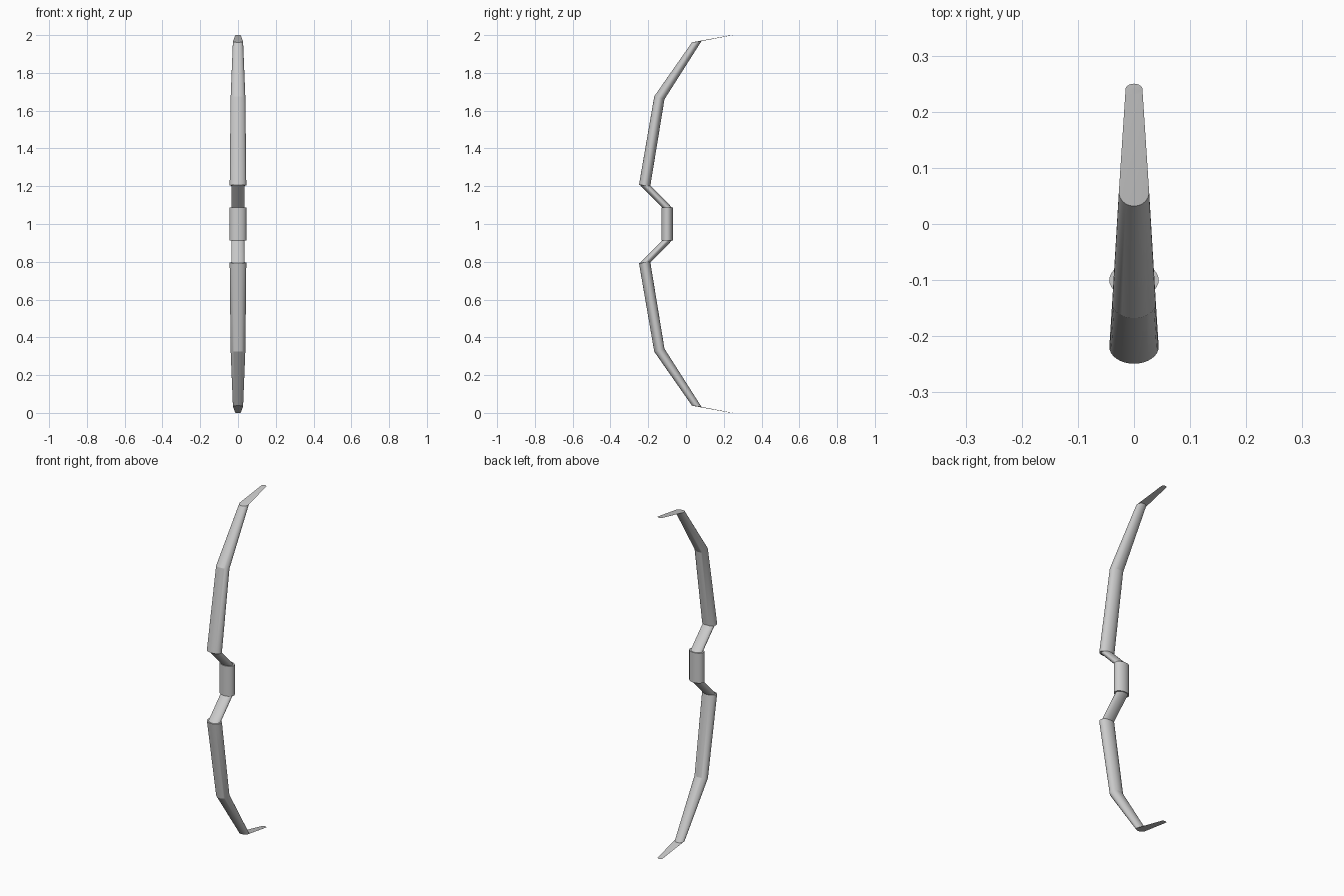
import bpy, bmesh, math

if "Cube" in bpy.data.objects:
    bpy.data.objects.remove(bpy.data.objects["Cube"])

SIDES = 32


def loft(name, rings, flip=False):
    """Loft elliptical rings (y, z, half_width, half_depth, tilt); flip mirrors about z = 1."""
    bm = bmesh.new()
    loops = []
    for y, z, w, d, tilt in rings:
        loop = []
        for i in range(SIDES):
            a = 2 * math.pi * i / SIDES
            h = z + tilt * math.sin(a)
            loop.append(bm.verts.new((w * math.cos(a), y + d * math.sin(a),
                                      2 - h if flip else h)))
        loops.append(loop)
    for a, b in zip(loops, loops[1:]):
        for i in range(SIDES):
            j = (i + 1) % SIDES
            bm.faces.new((a[i], a[j], b[j], b[i]))
    bm.faces.new(loops[0])
    bm.faces.new(loops[-1])
    bmesh.ops.recalc_face_normals(bm, faces=bm.faces)
    mesh = bpy.data.meshes.new(name)
    bm.to_mesh(mesh)
    bm.free()
    ob = bpy.data.objects.new(name, mesh)
    bpy.context.collection.objects.link(ob)
    bpy.ops.object.select_all(action='DESELECT')
    ob.select_set(True)
    bpy.context.view_layer.objects.active = ob
    bpy.ops.object.shade_smooth_by_angle(angle=math.radians(20))


# Central grip
loft("grip", [(-0.10, 0.912, 0.044, 0.031, 0), (-0.10, 1.088, 0.044, 0.031, 0)])

for side, flip in (("upper", False), ("lower", True)):
    # Narrower angled link between grip and limb
    loft(side + "_riser", [(-0.097, 1.084, 0.035, 0.026, 0),
                           (-0.219, 1.208, 0.035, 0.026, 0)], flip)
    # Tapering recurved limb
    loft(side + "_limb", [(-0.219, 1.204, 0.044, 0.030, -0.003),
                          (-0.141, 1.668, 0.039, 0.027, -0.008),
                          (0.057, 1.965, 0.027, 0.025, 0.003),
                          (0.240, 1.999, 0.015, 0.010, 0.001)], flip)
